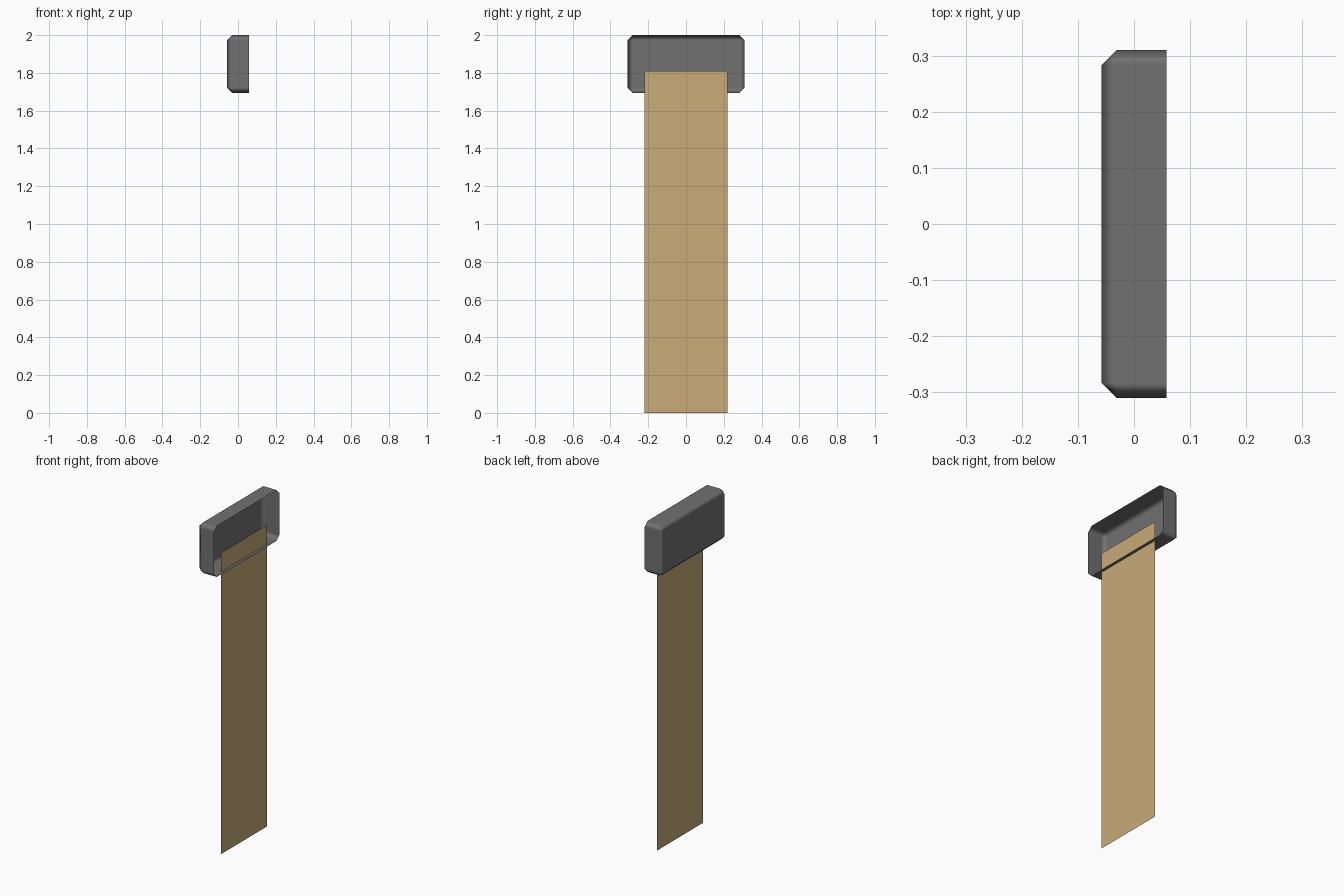
import bpy
import bmesh
from mathutils import Matrix

default = bpy.data.objects.get("Cube")
if default:
    bpy.data.objects.remove(default, do_unlink=True)


def material(name, rgb):
    mat = bpy.data.materials.new(name)
    mat.use_nodes = True
    colour = (*rgb, 1.0)
    mat.diffuse_color = colour
    bsdf = next(n for n in mat.node_tree.nodes if n.type == "BSDF_PRINCIPLED")
    bsdf.inputs["Base Color"].default_value = colour
    bsdf.inputs["Roughness"].default_value = 0.8
    return mat


def add_object(name, bm, mat):
    mesh = bpy.data.meshes.new(name)
    bm.to_mesh(mesh)
    bm.free()
    mesh.materials.append(mat)
    obj = bpy.data.objects.new(name, mesh)
    bpy.context.collection.objects.link(obj)
    return obj


grey = material("dark grey", (0.165, 0.165, 0.165))
tan = material("tan", (0.58, 0.41, 0.19))

# Shallow cap: a thin-walled box, open towards +x
DEPTH, WIDTH, HEIGHT, TOP = 0.115, 0.62, 0.306, 2.0
bm = bmesh.new()
bmesh.ops.create_cube(bm, size=1.0, matrix=Matrix.Translation((0, 0, TOP - HEIGHT / 2))
                      @ Matrix.Diagonal((DEPTH, WIDTH, HEIGHT, 1)))
bm.normal_update()
bmesh.ops.delete(bm, geom=[f for f in bm.faces if f.normal.x > 0.9], context="FACES_ONLY")
for face in bm.faces:
    face.smooth = True
cap = add_object("cap", bm, grey)

# Single chamfer round the closed edges, with flat faces kept flat
bevel = cap.modifiers.new("edge_chamfer", "BEVEL")
bevel.width = 0.027
bevel.segments = 1
bevel.limit_method = "ANGLE"
bevel.harden_normals = True

# Flat sheet hanging from inside the cap
SHEET_X, SHEET_HALF, SHEET_TOP = 0.04, 0.22, 1.81
bm = bmesh.new()
corners = [(-SHEET_HALF, 0), (SHEET_HALF, 0), (SHEET_HALF, SHEET_TOP), (-SHEET_HALF, SHEET_TOP)]
bm.faces.new([bm.verts.new((SHEET_X, y, z)) for y, z in corners])
add_object("hanging_sheet", bm, tan)
